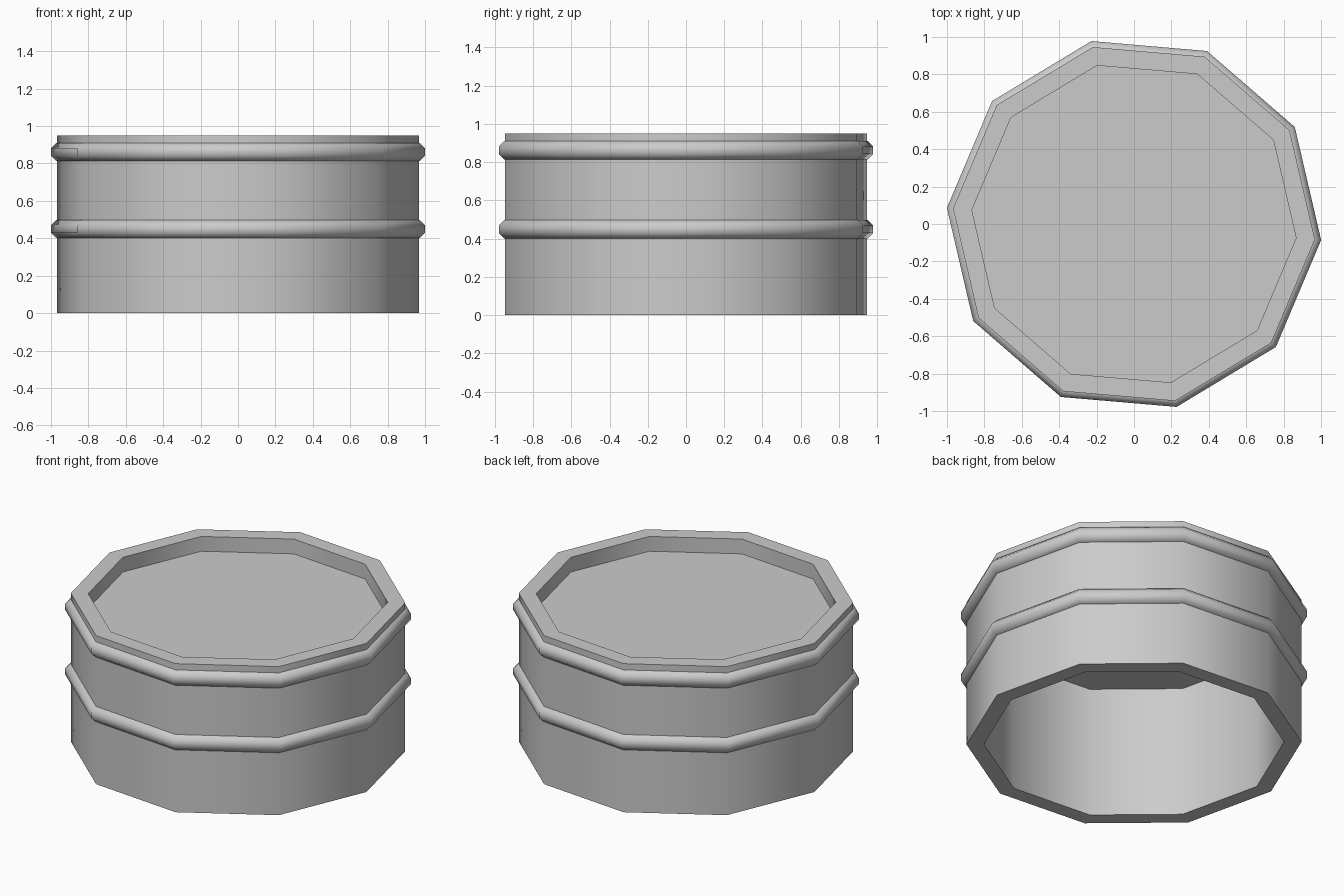
import bpy, math
from mathutils import Matrix

SIDES = 10
TURN = math.radians(-4.9)

cube = bpy.data.objects.get("Cube")
if cube:
    bpy.data.objects.remove(cube, do_unlink=True)

grey = bpy.data.materials.new("plain_grey")
grey.use_nodes = True
color = (0.6, 0.6, 0.6, 1)
grey.diffuse_color = color
grey.node_tree.nodes["Principled BSDF"].inputs["Base Color"].default_value = color


def finish(obj, name):
    obj.name = name
    obj.data.name = name
    obj.data.materials.append(grey)
    obj.data.transform(Matrix.Rotation(TURN, 4, "Z"))
    bpy.ops.object.select_all(action="DESELECT")
    obj.select_set(True)
    bpy.context.view_layer.objects.active = obj
    bpy.ops.object.shade_smooth_by_angle(angle=math.radians(50))


def lathe(name, profile):
    """Spin a closed (radius, z) profile, listed anticlockwise, round z."""
    n = len(profile)
    verts, faces = [], []
    for s in range(SIDES):
        a = math.tau * s / SIDES
        verts += [(r * math.cos(a), r * math.sin(a), z) for r, z in profile]
        t = (s + 1) % SIDES
        for i in range(n):
            j = (i + 1) % n
            faces.append((s * n + i, t * n + i, t * n + j, s * n + j))
    mesh = bpy.data.meshes.new(name)
    mesh.from_pydata(verts, [], faces)
    obj = bpy.data.objects.new(name, mesh)
    bpy.context.collection.objects.link(obj)
    finish(obj, name)


# Thick open wall
lathe("barrel_wall", [(0.87, 0), (0.971, 0), (0.971, 0.95), (0.87, 0.95)])

# Octagonal hoops sunk into the wall
for name, z in (("lower_hoop", 0.449), ("upper_hoop", 0.862)):
    angles = [math.tau * (k + 0.5) / 8 for k in range(8)]
    lathe(name, [(0.956 + 0.052 * math.cos(a), z + 0.052 * math.sin(a)) for a in angles])

# Recessed lid
bpy.ops.mesh.primitive_cylinder_add(vertices=SIDES, radius=0.872, depth=0.015)
lid = bpy.context.object
lid.data.transform(Matrix.Translation((0, 0, 0.848)) @ Matrix.Rotation(math.pi / 2, 4, "Z"))
finish(lid, "recessed_lid")
